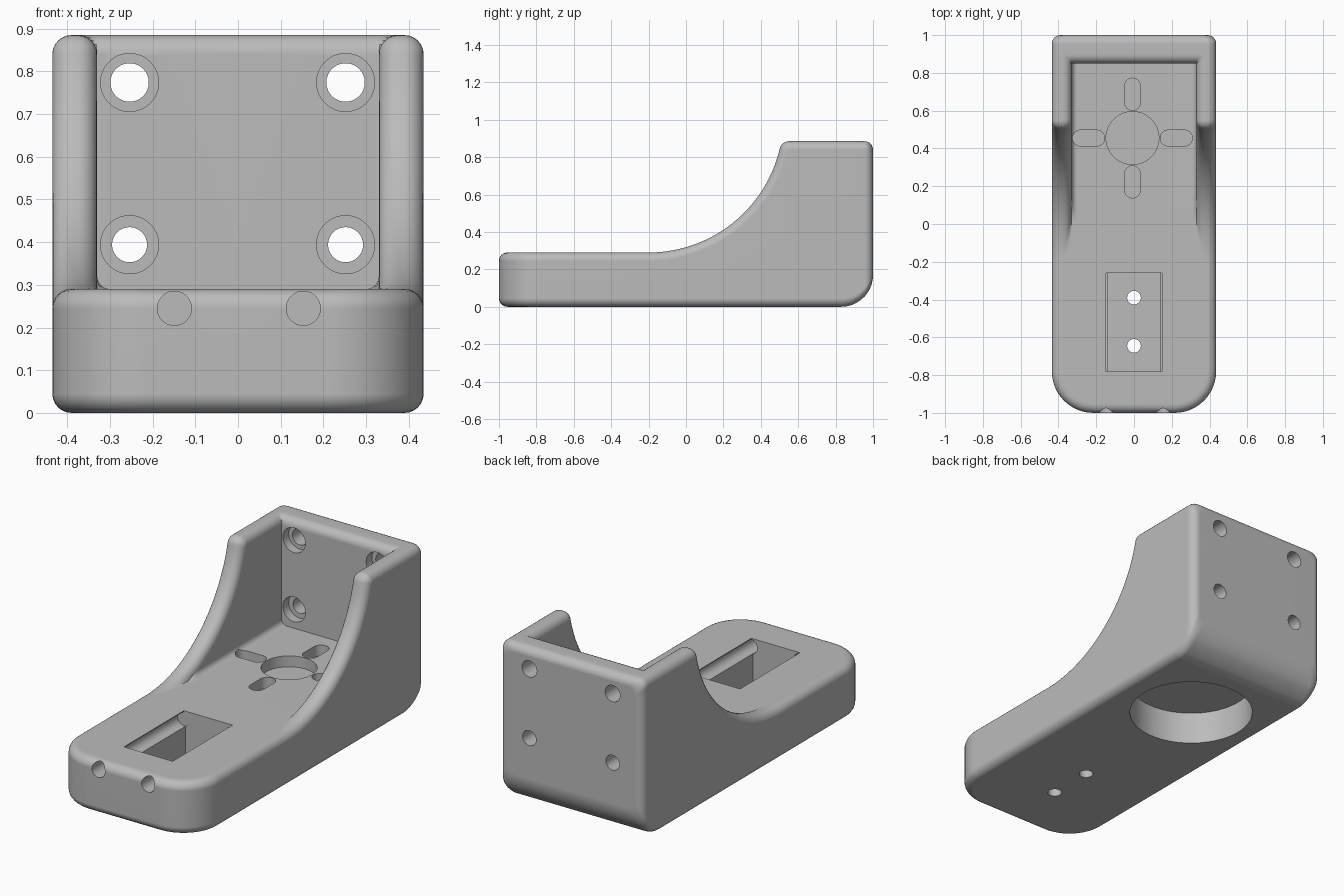
import bpy, bmesh
from math import sin, cos, acos, sqrt, pi, radians
from mathutils import Matrix

cube = bpy.data.objects.get("Cube")
if cube:
    bpy.data.objects.remove(cube, do_unlink=True)

W = 0.435        # half width
FLOOR = 0.29     # top of the base
TOP = 0.885      # top of the walls
THICK = 0.105    # side wall thickness
BACK = 0.85      # inner face of the back wall
R = 0.045        # edge rounding
NOSE = 0.22      # front corner radius
HEEL = 0.17      # rear bottom radius
SWEEP = 0.72     # radius of the concave wall edge
FILLET = 0.03
QUARTER = [i * pi / 12 for i in range(7)]

# Cross-section, from bottom centre round to floor centre: (kind, inset, offset)
section = [("bottom", W, 0)]
section += [("bottom", R * (1 - sin(a)), R * (1 - cos(a))) for a in QUARTER]
section += [("outer", R * (1 - cos(a)), R * (1 - sin(a))) for a in QUARTER]
section += [("inner", THICK - R * (1 - cos(a)), R * (1 - sin(a))) for a in reversed(QUARTER)]
section += [("floor", THICK + FILLET * (1 - cos(a)), FILLET * (1 - sin(a))) for a in QUARTER]
section += [("floor", W, 0)]


def height(kind, off, top, nz, floor, base):
    if kind == "bottom":
        return base + off
    wall = top - off * nz
    if kind == "outer":
        return wall
    if kind == "inner":
        return max(floor, wall)
    return min(floor + off, max(floor, top - R * nz))


def nose_row(angle):
    row = []
    for kind, s, off in section:
        m = max(s, NOSE)
        x = 0 if angle is None else W - m + (m - s) * cos(angle)
        y = s - 1 if angle is None else m - 1 - (m - s) * sin(angle)
        row.append((x, y, height(kind, off, FLOOR, 1, FLOOR, 0)))
    return row


def body_row(y, top, tilt=0, floor=FLOOR, inset=0):
    base = HEEL - sqrt(max(0, HEEL ** 2 - max(0, y - 1 + HEEL) ** 2))
    row = []
    for kind, s, off in section:
        shift = off * sin(tilt) if kind in ("outer", "inner") else 0
        row.append((max(0, W - inset - s), y + shift,
                    height(kind, off, top, cos(tilt), floor, base)))
    return row


# Rows from the front tip to the back face
rows = [nose_row(None)] + [nose_row(pi / 2 * (1 - i / 12)) for i in range(13)]
centre_z = FLOOR + SWEEP
corner = 0.05
end = acos((centre_z - TOP + corner) / (SWEEP + corner))
for i in range(37):
    t = end * i / 36
    rows.append(body_row(-0.2 + SWEEP * sin(t), centre_z - SWEEP * cos(t), t))
corner_y = -0.2 + (SWEEP + corner) * sin(end)
for i in range(1, 7):
    t = end * (1 - i / 6)
    rows.append(body_row(corner_y - corner * sin(t), TOP - corner + corner * cos(t), t))
rows += [body_row(1 - HEEL, TOP), body_row(BACK, TOP)]
rows += [body_row(BACK + R * (1 - cos(a)), TOP, floor=TOP - R + R * sin(a)) for a in QUARTER]
rows.append(body_row(0.925, TOP, floor=TOP))
for a in QUARTER:
    e = R * (1 - cos(a))
    rows.append(body_row(1 - R + R * sin(a), TOP - e, floor=TOP - e, inset=e))

bm = bmesh.new()
cache = {}


def vert(p, side):
    key = (round(p[0] * side, 5) + 0.0, round(p[1], 5), round(p[2], 5))
    if key not in cache:
        cache[key] = bm.verts.new(key)
    return cache[key]


def face(verts):
    verts = list(dict.fromkeys(verts))
    if len(verts) > 2 and not bm.faces.get(verts):
        bm.faces.new(verts)


for side in (1, -1):
    for a, b in zip(rows, rows[1:]):
        for k in range(len(section) - 1):
            face([vert(p, side) for p in (a[k], a[k + 1], b[k + 1], b[k])])
face([vert(p, 1) for p in rows[-1]] + [vert(p, -1) for p in reversed(rows[-1])])
bmesh.ops.recalc_face_normals(bm, faces=bm.faces)


def new_object(name, mesh_bm):
    mesh = bpy.data.meshes.new(name)
    mesh_bm.to_mesh(mesh)
    mesh_bm.free()
    obj = bpy.data.objects.new(name, mesh)
    bpy.context.scene.collection.objects.link(obj)
    return obj


bracket = new_object("bracket_body", bm)
cutters = []


def cut(obj):
    obj.hide_render = True
    cutters.append(obj)
    mod = bracket.modifiers.new(obj.name, "BOOLEAN")
    mod.operation = "DIFFERENCE"
    mod.solver = "EXACT"
    mod.object = obj


def cut_box(x0, x1, y0, y1, z0, z1):
    b = bmesh.new()
    bmesh.ops.create_cube(b, size=1)
    for v in b.verts:
        v.co = (x1 if v.co.x > 0 else x0, y1 if v.co.y > 0 else y0, z1 if v.co.z > 0 else z0)
    cut(new_object("box_cutter", b))


def cut_round(x, y, z, radius, depth, along_y=False, stretch_x=0, stretch_y=0):
    """Cylinder starting at the point, running along +z or +y; stretch makes a slot."""
    b = bmesh.new()
    bmesh.ops.create_cone(b, cap_ends=True, segments=48, radius1=radius, radius2=radius, depth=depth,
                          matrix=Matrix.Rotation(radians(3.75), 4, "Z"))
    for v in b.verts:
        v.co.x += stretch_x if v.co.x > 0 else -stretch_x
        v.co.y += stretch_y if v.co.y > 0 else -stretch_y
        v.co.z += depth / 2
    if along_y:
        bmesh.ops.rotate(b, verts=b.verts, matrix=Matrix.Rotation(-pi / 2, 3, "X"))
    bmesh.ops.translate(b, verts=b.verts, vec=(x, y, z))
    cut(new_object("round_cutter", b))


# Counterbored mounting holes in the back wall
for x in (-0.254, 0.252):
    for z, radius in ((0.774, 0.045), (0.394, 0.041)):
        cut_round(x, 0.75, z, radius, 0.4, along_y=True)
        cut_round(x, 0.8, z, 0.068, 0.1, along_y=True)

# Round recess with four slots in the floor, large recess underneath
HX, HY, DEEP = -0.008, 0.455, 0.06
cut_round(HX, HY, FLOOR - DEEP, 0.14, 0.2)
for side in (1, -1):
    cut_round(HX + side * 0.232, HY, FLOOR - DEEP, 0.042, 0.2, stretch_x=0.043)
    cut_round(HX, HY + side * 0.232, FLOOR - DEEP, 0.042, 0.2, stretch_y=0.043)
cut_round(HX, HY, -0.1, 0.32, 0.28)

# Rectangular pocket with rod channels and two screw holes
cut_box(-0.137, 0.139, -0.78, -0.26, 0.05, 0.4)
cut_box(-0.147, 0.149, -0.78, -0.26, 0.25, 0.4)
for x in (-0.149, 0.153):
    cut_round(x, -1.1, 0.245, 0.04, 0.845, along_y=True)
for y in (-0.39, -0.645):
    cut_round(0, y, -0.1, 0.036, 0.3)

# Apply the cuts and drop the cutters
graph = bpy.context.evaluated_depsgraph_get()
result = bpy.data.meshes.new_from_object(bracket.evaluated_get(graph))
bracket.modifiers.clear()
bracket.data = result
for obj in cutters:
    bpy.data.objects.remove(obj, do_unlink=True)

# Plain grey material
grey = bpy.data.materials.new("plain_grey")
grey.use_nodes = True
colour = (0.5, 0.5, 0.5, 1)
grey.diffuse_color = colour
grey.node_tree.nodes["Principled BSDF"].inputs["Base Color"].default_value = colour
result.materials.clear()
result.materials.append(grey)

# Smooth rounds, crisp edges
for obj in bpy.context.selected_objects:
    obj.select_set(False)
bracket.select_set(True)
bpy.context.view_layer.objects.active = bracket
bpy.ops.object.shade_smooth_by_angle(angle=radians(30))
weighted = bracket.modifiers.new("even_shading", "WEIGHTED_NORMAL")
weighted.keep_sharp = True
